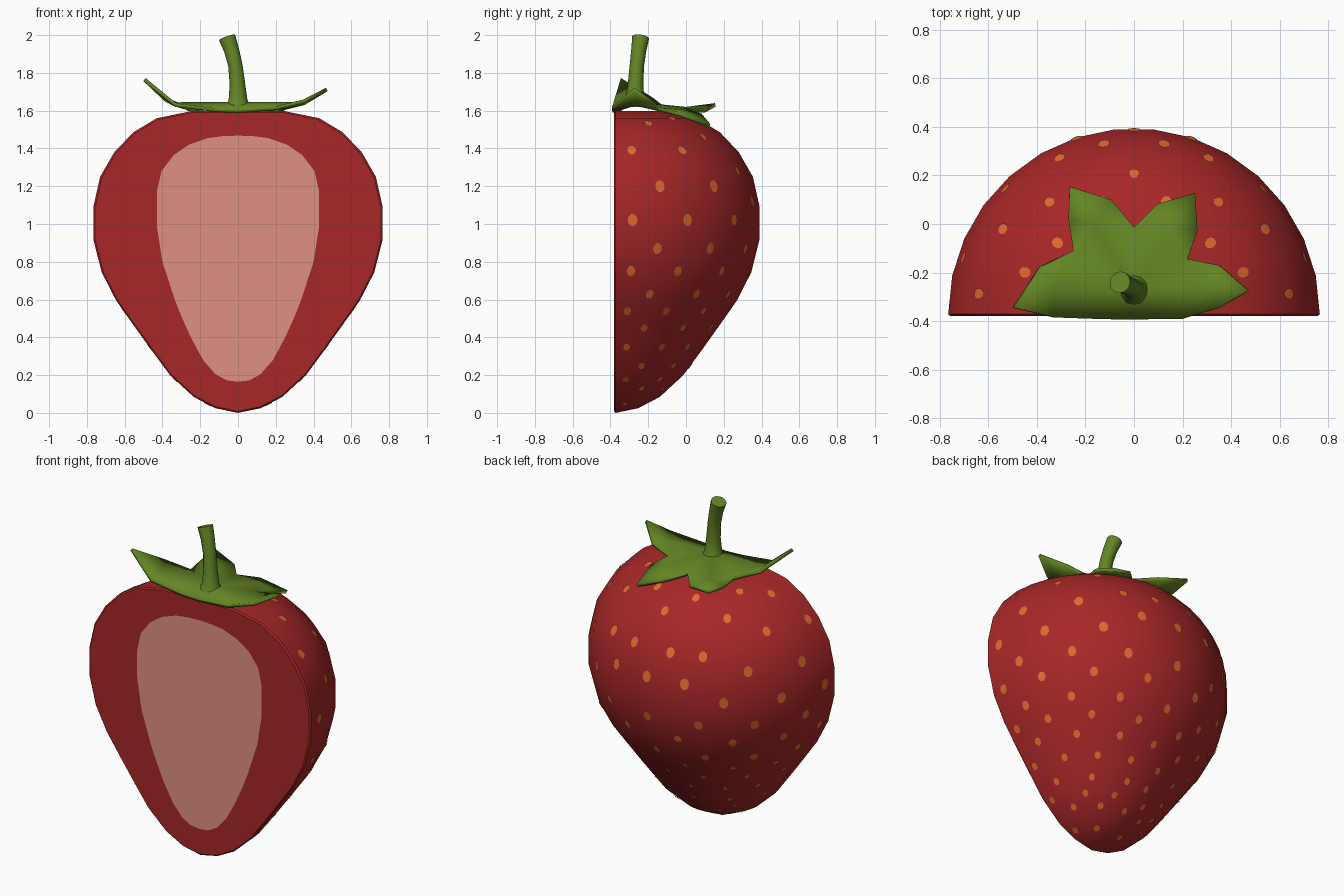
import bpy, bmesh, math
from mathutils import Vector
from mathutils.bvhtree import BVHTree

if "Cube" in bpy.data.objects:
    bpy.data.objects.remove(bpy.data.objects["Cube"])


def material(name, rgb):
    m = bpy.data.materials.new(name)
    m.diffuse_color = (*rgb, 1)
    m.use_nodes = True
    m.node_tree.nodes["Principled BSDF"].inputs["Base Color"].default_value = m.diffuse_color
    return m


RED = material("berry red", (0.39, 0.020, 0.021))
PINK = material("pale flesh", (0.74, 0.28, 0.225))
ORANGE = material("seed orange", (0.75, 0.14, 0.03))
GREEN = material("leaf green", (0.125, 0.235, 0.018))


def finish(bm, name, mats, angle=35, fix_normals=True):
    if fix_normals:
        bmesh.ops.recalc_face_normals(bm, faces=bm.faces)
    me = bpy.data.meshes.new(name)
    bm.to_mesh(me)
    bm.free()
    ob = bpy.data.objects.new(name, me)
    bpy.context.collection.objects.link(ob)
    for m in mats:
        me.materials.append(m)
    bpy.ops.object.select_all(action='DESELECT')
    ob.select_set(True)
    bpy.context.view_layer.objects.active = ob
    bpy.ops.object.shade_smooth_by_angle(angle=math.radians(angle))
    return ob


# Half berry: profile turned through 180 degrees, closed by a cut face
AXIS_Y, FRONT_Y, SEG = -0.372, -0.38, 15
PROFILE = [(0, 0), (.12, .025), (.235, .085), (.36, .2), (.46, .335), (.55, .46),
           (.645, .595), (.722, .745), (.766, .92), (.766, 1.09), (.73, 1.25),
           (.655, 1.38), (.555, 1.485), (.43, 1.56), (.25, 1.597), (0, 1.6)]
PITH = [(0, .165), (.06, .172), (.12, .205), (.185, .28), (.25, .4), (.295, .5),
        (.335, .6), (.40, .8), (.43, .99), (.43, 1.17), (.405, 1.28),
        (.34, 1.365), (.26, 1.42), (.16, 1.455), (.08, 1.465), (0, 1.468)]

bm = bmesh.new()
bottom = bm.verts.new((0, AXIS_Y, PROFILE[0][1]))
top = bm.verts.new((0, AXIS_Y, PROFILE[-1][1]))
arcs = []
for i in range(SEG + 1):
    a = math.pi * i / SEG
    ring = [bm.verts.new((r * math.cos(a), AXIS_Y + r * math.sin(a), z))
            for r, z in PROFILE[1:-1]]
    arcs.append([bottom] + ring + [top])
for a, b in zip(arcs, arcs[1:]):
    for j in range(len(a) - 1):
        quad = [a[j], b[j], b[j + 1], a[j + 1]]
        bm.faces.new(list(dict.fromkeys(quad)))


def outline(half):
    pts = half + [(-x, z) for x, z in half[-2:0:-1]]
    return [bm.verts.new((x, FRONT_Y, z)) for x, z in pts]


def bridge(p, q):
    for k in range(len(p)):
        n = (k + 1) % len(p)
        bm.faces.new((p[k], p[n], q[n], q[k]))


rim = arcs[0] + arcs[-1][-2:0:-1]
cut = outline([(x * .988, .8 + (z - .8) * .99) for x, z in PROFILE])
pith = outline(PITH)
bridge(rim, cut)
bridge(cut, pith)
bm.faces.new(pith).material_index = 1
bmesh.ops.recalc_face_normals(bm, faces=bm.faces)
tree = BVHTree.FromBMesh(bm)
finish(bm, "half_berry", [RED, PINK])

# Seeds: thin ovals laid on the skin, rows of height and angles (mirrored)
ROWS = [(1.56, 43), (1.53, 21, 74), (1.46, 53, 90), (1.39, 7.5, 33),
        (1.28, 64.5, 80), (1.2, 18.4, 44.3), (1.12, 72, 90), (1.02, 6.7, 29.7, 55),
        (.87, 17, 41.5, 66, 90), (.75, 6.4, 27, 51, 76), (.63, 15.7, 40, 64, 90),
        (.54, 5.8, 26, 50, 76), (.45, 16, 41, 67, 90), (.35, 7, 31, 54, 78),
        (.25, 20, 50, 80), (.18, 9, 44, 72), (.13, 29, 60, 90), (.05, 17, 60)]


def radius(z):
    for (r0, z0), (r1, z1) in zip(PROFILE, PROFILE[1:]):
        if z <= z1:
            return r0 + (r1 - r0) * (z - z0) / (z1 - z0)


bm = bmesh.new()


def on_skin(p):
    hit, n = tree.find_nearest(p)[:2]
    return hit + n * .005, n


def seed(z, deg):
    a, r = math.radians(deg), radius(z)
    c, n = on_skin(Vector((r * math.cos(a), AXIS_Y + r * math.sin(a), z)))
    up = (Vector((0, 0, 1)) - n * n.z).normalized()
    side = up.cross(n)
    size = .018 + .011 * max(0, 1 - abs(z - 1.1) / .8)
    mid = bm.verts.new(c)
    loop = []
    for k in range(10):
        t = math.tau * k / 10
        p = c + side * size * .95 * math.cos(t) + up * size * 1.2 * math.sin(t)
        loop.append(bm.verts.new(on_skin(p)[0]))
    for k in range(10):
        bm.faces.new((mid, loop[k], loop[(k + 1) % 10]))


for z, *angles in ROWS:
    for deg in angles:
        seed(z, deg)
        if deg != 90:
            seed(z, 180 - deg)
finish(bm, "seeds", [ORANGE], fix_normals=False)

# Leaf crown: each leaf is notch, side, tip, side, notch, midrib
CENTRE = (0, -.27, 1.637)
N = [(-.12, -.39, 1.603), (-.25, -.11, 1.607), (0, -.015, 1.605),
     (.22, -.145, 1.607), (.2, -.39, 1.613)]
LEAVES = [
    (N[0], (-.33, -.385, 1.63), (-.495, -.345, 1.765), (-.385, -.175, 1.66), N[1], (-.34, -.28, 1.635)),
    (N[1], (-.27, .02, 1.61), (-.265, .155, 1.63), (-.095, .1, 1.60), N[2], (-.17, 0, 1.61)),
    (N[2], (.095, .08, 1.575), (.25, .125, 1.52), (.26, -.03, 1.58), N[3], (.16, -.02, 1.595)),
    (N[3], (.35, -.17, 1.64), (.47, -.275, 1.712), (.35, -.345, 1.65), N[4], (.33, -.26, 1.635)),
]
bm = bmesh.new()
cache = {}


def vert(p):
    if p not in cache:
        cache[p] = bm.verts.new(p)
    return cache[p]


def face(*pts):
    bm.faces.new([vert(p) for p in pts])


for n1, s1, tip, s2, n2, mid in LEAVES:
    face(CENTRE, n1, mid)
    face(n1, s1, mid)
    face(mid, s1, tip)
    face(mid, tip, s2)
    face(mid, s2, n2)
    face(CENTRE, mid, n2)
face(CENTRE, N[4], (0, -.39, 1.598))
face(CENTRE, (0, -.39, 1.598), N[0])
crown = finish(bm, "leaf_crown", [GREEN])
thick = crown.modifiers.new("thickness", 'SOLIDIFY')
thick.thickness = .02
thick.offset = 0

# Stem: rings lofted along a bent path
PATH = [((0, -.27, 1.62), .068), ((0, -.27, 1.655), .05), ((-.003, -.267, 1.74), .041),
        ((-.014, -.26, 1.84), .038), ((-.034, -.25, 1.92), .04), ((-.058, -.24, 1.988), .045)]
bm = bmesh.new()
rings = []
for i, (p, r) in enumerate(PATH):
    d = Vector(PATH[min(i + 1, len(PATH) - 1)][0]) - Vector(PATH[max(i - 1, 0)][0])
    q = Vector((0, 0, 1)).rotation_difference(d)
    rings.append([bm.verts.new(Vector(p) + q @ Vector(
        (r * math.cos(math.tau * k / 12), r * math.sin(math.tau * k / 12), 0)))
        for k in range(12)])
for a, b in zip(rings, rings[1:]):
    bridge(a, b)
bm.faces.new(rings[0])
bm.faces.new(rings[-1])
finish(bm, "stem", [GREEN], angle=45)
